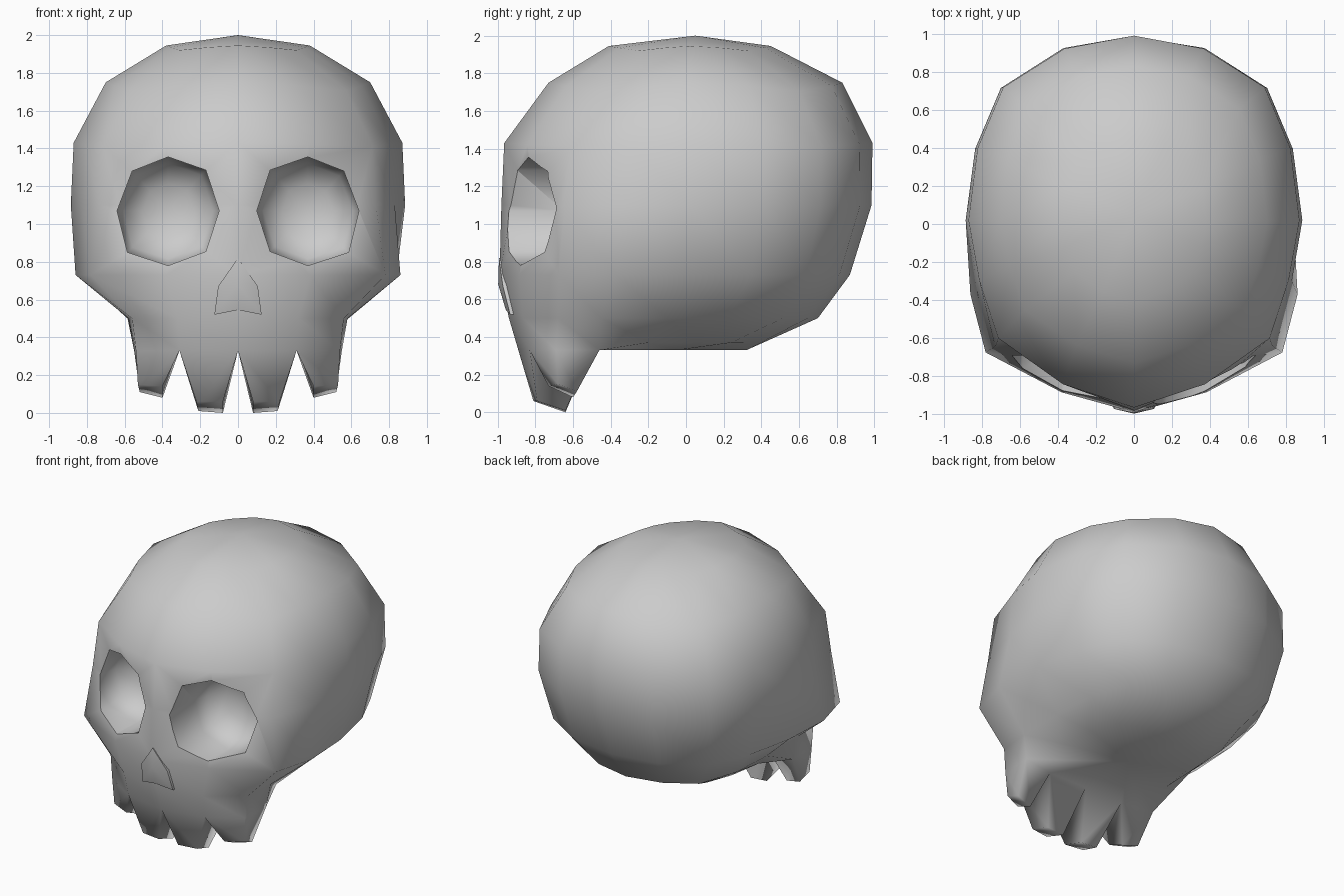
import bpy, bmesh, math

cube = bpy.data.objects.get("Cube")
if cube:
    bpy.data.objects.remove(cube, do_unlink=True)

bone = bpy.data.materials.new("bone_grey")
bone.use_nodes = True
GREY = (0.6, 0.6, 0.6, 1)
bone.diffuse_color = GREY
bone.node_tree.nodes["Principled BSDF"].inputs["Base Color"].default_value = GREY


def finish(bm, name):
    bmesh.ops.recalc_face_normals(bm, faces=bm.faces)
    mesh = bpy.data.meshes.new(name)
    bm.to_mesh(mesh)
    bm.free()
    mesh.materials.append(bone)
    obj = bpy.data.objects.new(name, mesh)
    bpy.context.collection.objects.link(obj)
    return obj


def bridge(bm, a, b):
    """Quads between two closed loops of equal length."""
    n = len(a)
    for i in range(n):
        bm.faces.new((a[i], a[(i + 1) % n], b[(i + 1) % n], b[i]))


def fan(bm, loop, tip):
    for i in range(len(loop)):
        bm.faces.new((loop[i], loop[(i + 1) % len(loop)], tip))


# Half outline of the cranium, from front centre to back centre
OUTLINE = [(0, -1), (.43, -.875), (.82, -.63), (.935, -.32), (1, 0),
           (.945, .39), (.79, .72), (.42, .93), (0, 1)]
# How strongly each outline point sags, most at the diagonals
SAG = [0, .4, 1, .4, 0, .4, 1, .4, 0]
MID = .02


def scaled(width, front, back):
    return [(u * width, MID + v * (MID - front if v < 0 else back - MID))
            for u, v in OUTLINE]


# Height, sag and half outline of each level, top to bottom
LEVELS = [
    (1.945, .025, scaled(.38, -.41, .45)),
    (1.75, .045, scaled(.70, -.73, .83)),
    (1.43, .02, scaled(.87, -.965, .99)),
    # eye line, hollowed beside the bridge of the nose
    (1.10, 0, [(0, -.98), (.38, -.805), (.73, -.645), (.83, -.3), (.885, .02),
               (.835, .395), (.7, .715), (.37, .925), (0, .985)]),
    # cheekbones
    (.73, 0, [(0, -.99), (.38, -.885), (.78, -.675), (.86, -.37), (.84, 0),
              (.765, .35), (.635, .635), (.345, .815), (0, .87)]),
    # upper jaw
    (.5, 0, [(0, -.94), (.32, -.865), (.56, -.68), (.58, -.45), (.585, -.1),
             (.565, .225), (.47, .515), (.255, .645), (0, .7)]),
    # underside and tooth roots
    (.33, 0, [(0, -.89), (.31, -.83), (.54, -.69), (.55, -.46), (.45, -.2),
              (.41, .05), (.34, .24), (.18, .31), (0, .32)]),
]

bm = bmesh.new()
rings = []
for z, sag, half in LEVELS:
    right = [(x, y, z - sag * k) for (x, y), k in zip(half, SAG)]
    full = right + [(-x, y, h) for x, y, h in reversed(right[1:-1])]
    rings.append([bm.verts.new(p) for p in full])
for upper, lower in zip(rings, rings[1:]):
    bridge(bm, upper, lower)
fan(bm, rings[0], bm.verts.new((0, .05, 2)))

# Slightly rounded underside behind the teeth
base = rings[-1]
for v in base[4:8] + base[9:13]:
    v.co.z = .37
mid_root = bm.verts.new((0, -.5, .33))
roots = {s: bm.verts.new((s * .31, -.5, .33)) for s in (1, -1)}
fan(bm, base[3:14] + [roots[-1], mid_root, roots[1]], bm.verts.new((0, -.05, .33)))

# Four tapered teeth, mirrored left and right
INNER = [(.08, -.81, .06), (.22, -.79, .06), (.21, -.64, .01), (.08, -.64, 0)]
OUTER = [(.4, -.73, .14), (.53, -.68, .15), (.52, -.58, .11), (.4, -.6, .08)]
for s in (1, -1):
    inner_top = [base[0], base[s], roots[s], mid_root]
    outer_top = [base[s], base[2 * s], base[3 * s], roots[s]]
    for top, tip in ((inner_top, INNER), (outer_top, OUTER)):
        end = [bm.verts.new((s * x, y, z)) for x, y, z in tip]
        bridge(bm, top, end)
        bm.faces.new(end)
skull = finish(bm, "skull")

# Eye sockets: eight-sided bowls cut into the face
EYE = [(0, .285), (.19, .21), (.27, 0), (.215, -.22),
       (0, -.29), (-.2, -.215), (-.27, 0), (-.2, .215)]
BOWL = [(-1.2, 1), (-.65, 1), (-.55, .88), (-.48, .5)]
bpy.context.view_layer.objects.active = skull
skull.select_set(True)
for s, side in ((1, "left"), (-1, "right")):
    bm = bmesh.new()
    loops = [[bm.verts.new((s * (.37 + x * k), y, 1.07 + z * k)) for x, z in EYE]
             for y, k in BOWL]
    for a, b in zip(loops, loops[1:]):
        bridge(bm, a, b)
    bm.faces.new(loops[0])
    fan(bm, loops[-1], bm.verts.new((s * .37, -.46, 1.07)))
    cutter = finish(bm, side + "_socket_cutter")
    cutter.hide_render = True
    cut = skull.modifiers.new(side + "_socket", 'BOOLEAN')
    cut.operation = 'DIFFERENCE'
    cut.solver = 'EXACT'
    cut.object = cutter
    bpy.ops.object.modifier_apply(modifier=cut.name)
    bpy.data.objects.remove(cutter, do_unlink=True)

# Smooth bone with crisp socket rims and soft teeth
bpy.ops.object.shade_smooth_by_angle(angle=math.radians(65))
verts = skull.data.vertices
for edge in skull.data.edges:
    if all(verts[i].co.z < .45 for i in edge.vertices):
        edge.use_edge_sharp = False

# Nose: thin plate that follows the face
NOSE = [(0, -.993, .82), (.105, -.972, .67), (.125, -.934, .52),
        (0, -.957, .545), (-.125, -.934, .52), (-.105, -.972, .67)]
bm = bmesh.new()
front = [bm.verts.new(p) for p in NOSE]
back = [bm.verts.new((x, y + .03, z)) for x, y, z in NOSE]
bridge(bm, front, back)
fan(bm, front, bm.verts.new((0, -.997, .68)))
fan(bm, back, bm.verts.new((0, -.95, .68)))
nose = finish(bm, "nose")
skull.select_set(False)
nose.select_set(True)
bpy.context.view_layer.objects.active = nose
bpy.ops.object.shade_smooth_by_angle(angle=math.radians(50))
